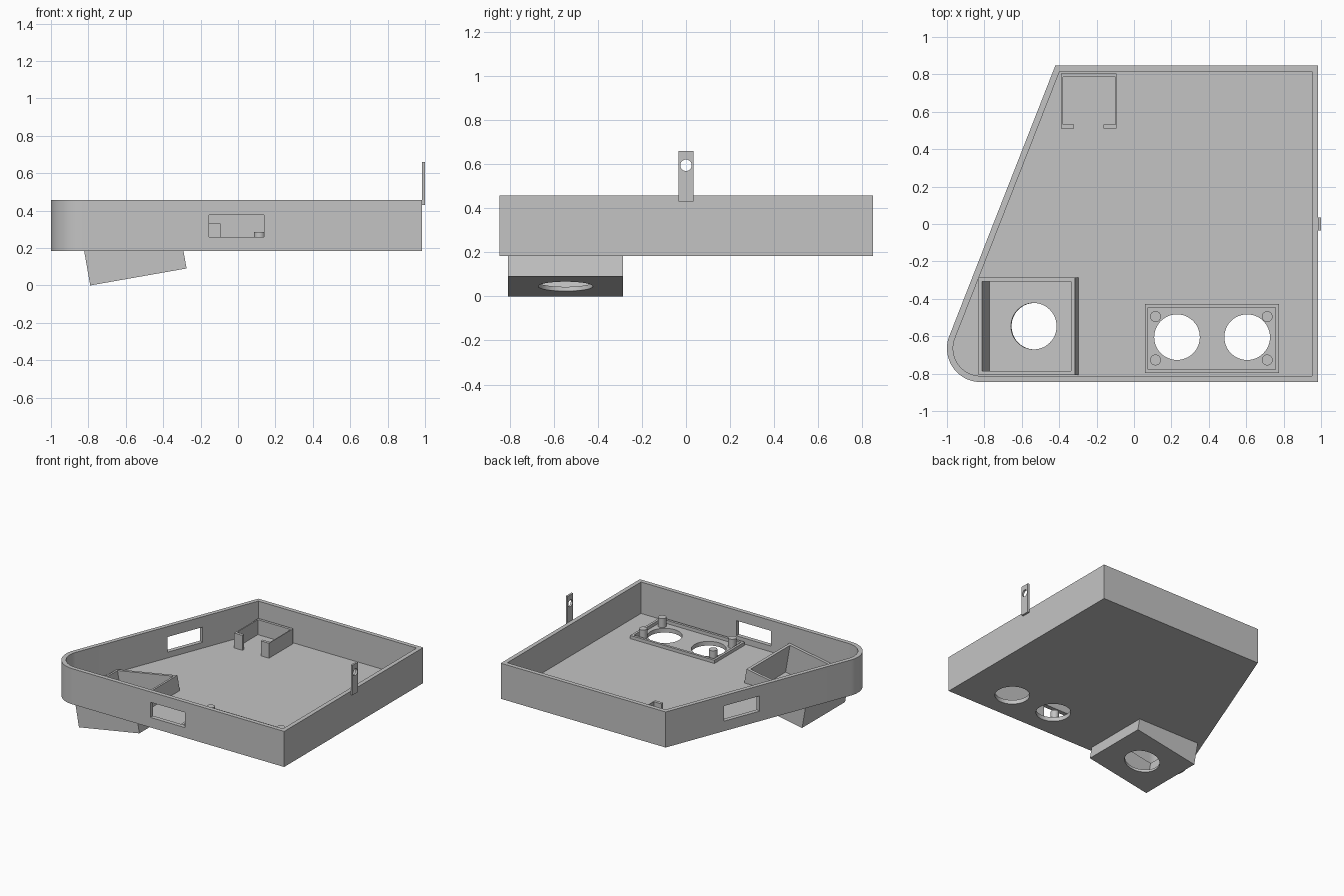
import bpy, bmesh
from math import radians, cos, sin
from mathutils import Matrix, Vector

if "Cube" in bpy.data.objects:
    bpy.data.objects.remove(bpy.data.objects["Cube"], do_unlink=True)

grey = bpy.data.materials.new("plain grey")
grey.use_nodes = True
COLOR = (0.55, 0.55, 0.55, 1)
grey.diffuse_color = COLOR
grey.node_tree.nodes["Principled BSDF"].inputs["Base Color"].default_value = COLOR

BOTTOM, FLOOR, RIM, WALL = 0.183, 0.215, 0.457, 0.033
parts = []


def prism(name, points, z0, z1, matrix=Matrix()):
    """Extrude a flat outline from z0 to z1."""
    bm = bmesh.new()
    base = bm.faces.new([bm.verts.new((x, y, z0)) for x, y in points])
    top = bmesh.ops.extrude_face_region(bm, geom=[base])["geom"]
    bmesh.ops.translate(bm, vec=(0, 0, z1 - z0),
                        verts=[v for v in top if isinstance(v, bmesh.types.BMVert)])
    bmesh.ops.recalc_face_normals(bm, faces=bm.faces)
    bm.transform(matrix)
    mesh = bpy.data.meshes.new(name)
    bm.to_mesh(mesh)
    bm.free()
    obj = bpy.data.objects.new(name, mesh)
    bpy.context.collection.objects.link(obj)
    mesh.materials.append(grey)
    return obj


def block(name, x0, x1, y0, y1, z0, z1, matrix=Matrix()):
    return prism(name, [(x0, y0), (x1, y0), (x1, y1), (x0, y1)], z0, z1, matrix)


def rod(name, x, y, r, z0, z1, matrix=Matrix(), n=48):
    ring = [(x + r * cos(radians(360 * i / n)), y + r * sin(radians(360 * i / n)))
            for i in range(n)]
    return prism(name, ring, z0, z1, matrix)


def cut(obj, *cutters):
    """Subtract each cutter, then discard it."""
    bpy.context.view_layer.objects.active = obj
    for c in cutters:
        mod = obj.modifiers.new("cut", "BOOLEAN")
        mod.operation, mod.solver, mod.object = "DIFFERENCE", "EXACT", c
        bpy.ops.object.modifier_apply(modifier=mod.name)
        bpy.data.objects.remove(c, do_unlink=True)
    parts.append(obj)
    return obj


# Tray outline: slanted side, one rounded corner, three sharp corners
SLANT = radians(158.6)
CX, CY, R = -0.82, -0.665, 0.18
BACK, SIDE = 0.848, 0.985


def outline(inset):
    r, y = R - inset, BACK - inset
    x = CX + (r - sin(SLANT) * (y - CY)) / cos(SLANT)
    steps = 24
    angles = [SLANT + (radians(270) - SLANT) * i / steps for i in range(steps + 1)]
    arc = [(CX + r * cos(a), CY + r * sin(a)) for a in angles]
    return [(x, y)] + arc + [(SIDE - inset, CY - r), (SIDE - inset, y)]


# Tilted housing frame and its cavity
tilt = Matrix.Translation((-0.79, 0, 0)) @ Matrix.Rotation(radians(-10), 4, "Y")
H_LEN, H_Y0, H_Y1, H_TOP, H_WALL = 0.523, -0.808, -0.285, 0.24, 0.02


def cavity():
    return block("cavity", H_WALL, H_LEN - H_WALL, H_Y0 + 0.022, H_Y1 - 0.022,
                 H_WALL, H_TOP + 0.02, tilt)


# Slanted wall window, aligned with the wall
n = Vector((cos(SLANT), sin(SLANT), 0))
start, end = Vector((-0.42, BACK, 0)), Vector((CX, CY, 0)) + R * n
wall_frame = Matrix.Translation(start.lerp(end, 0.41)) @ Matrix.Rotation(SLANT, 4, "Z")

tray = prism("tray", outline(0), BOTTOM, RIM)
cut(tray,
    prism("interior", outline(WALL), FLOOR, 1),
    block("front_window", -0.155, 0.14, -1, -0.75, 0.26, 0.377),
    block("slanted_window", -0.1, 0.1, -0.148, 0.148, 0.26, 0.377, wall_frame),
    rod("eye_hole", 0.23, -0.605, 0.122, 0, 0.4),
    rod("eye_hole", 0.605, -0.605, 0.122, 0, 0.4),
    cavity())

# Tilted housing with a round opening in its base
housing = block("tilted_housing", 0, H_LEN, H_Y0, H_Y1, 0, H_TOP, tilt)
cut(housing, cavity(),
    rod("lens_hole", H_LEN / 2, (H_Y0 + H_Y1) / 2, 0.124, -0.1, 0.1, tilt))

# Low rim and four posts around the pair of holes
cut(block("sensor_rim", 0.058, 0.775, -0.797, -0.428, FLOOR - 0.005, 0.24),
    block("rim_inside", 0.076, 0.757, -0.778, -0.447, 0.1, 0.5))
for x in (0.115, 0.712):
    for y in (-0.727, -0.495):
        parts.append(rod("sensor_post", x, y, 0.029, FLOOR - 0.005, 0.285, n=24))

# Open pocket at the back with a gap in its front wall
cut(block("back_pocket", -0.39, -0.093, 0.51, 0.805, FLOOR - 0.005, 0.33),
    block("pocket_inside", -0.38, -0.1, 0.533, 0.785, 0.1, 0.5),
    block("pocket_gap", -0.32, -0.163, 0.45, 0.6, 0.1, 0.5))

# Upright side tab with a hole, drawn flat and turned upright
upright = Matrix.Rotation(radians(90), 4, "Z") @ Matrix.Rotation(radians(90), 4, "X")
cut(block("side_tab", -0.034, 0.034, 0.43, 0.66, SIDE, 1.0, upright),
    rod("tab_hole", 0, 0.595, 0.026, 0.9, 1.1, upright, n=32))

# Smooth the round walls, keep the edges sharp
bpy.ops.object.select_all(action="DESELECT")
for obj in parts:
    obj.select_set(True)
bpy.context.view_layer.objects.active = tray
bpy.ops.object.shade_smooth_by_angle(angle=radians(30))
